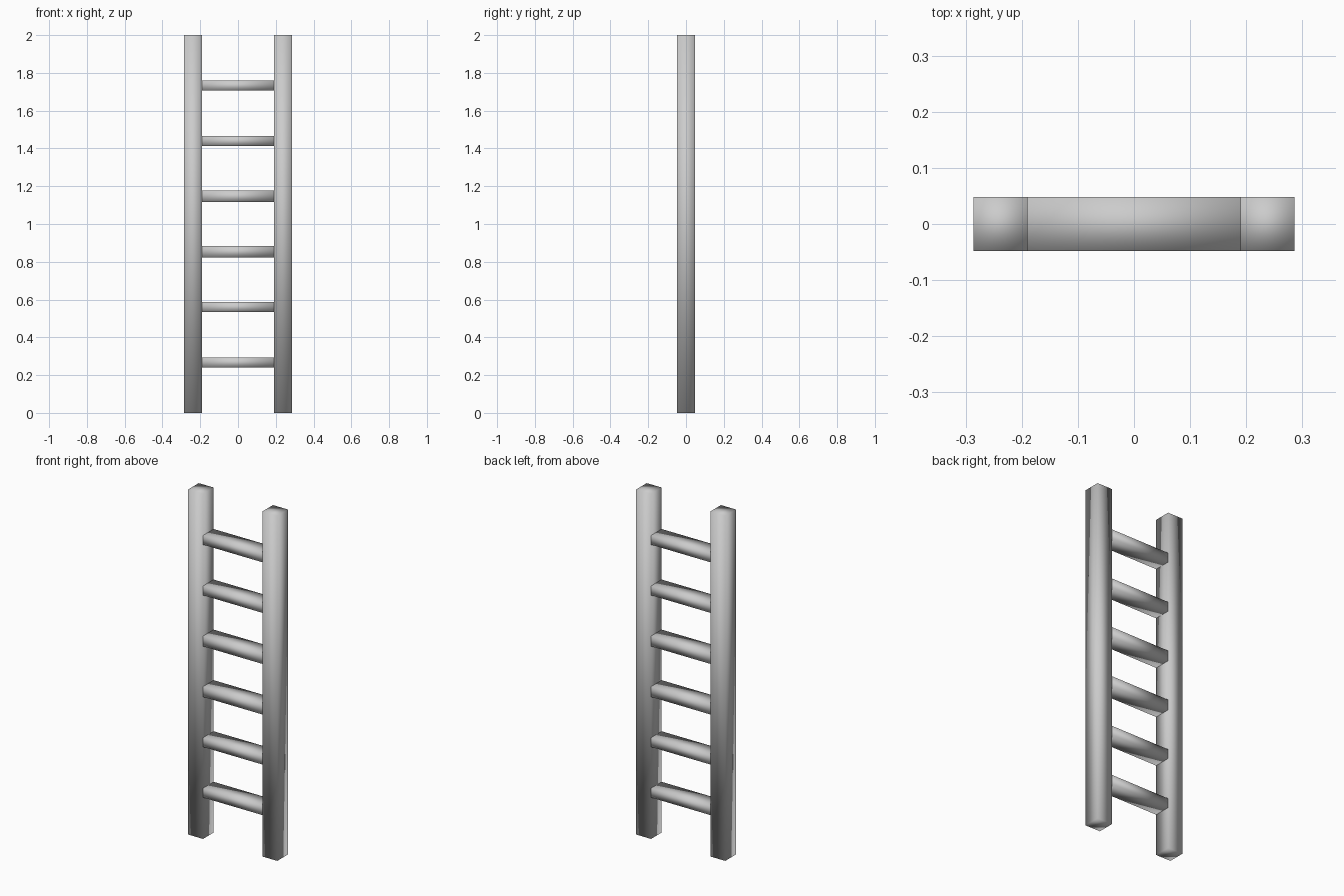
import bpy

if "Cube" in bpy.data.objects:
    bpy.data.objects.remove(bpy.data.objects["Cube"])

DEPTH = 0.097     # front-to-back size shared by rails and rungs
INNER = 0.19      # inner face of each rail
OUTER = 0.286     # outer face of each rail


def box(name, x0, x1, z0, z1):
    """Soft-shaded box, centred on y = 0."""
    bpy.ops.mesh.primitive_cube_add(size=1, location=((x0 + x1) / 2, 0, (z0 + z1) / 2))
    ob = bpy.context.object
    ob.name = name
    ob.scale = (x1 - x0, DEPTH, z1 - z0)
    bpy.ops.object.transform_apply(location=False, rotation=False, scale=True)
    bpy.ops.object.shade_smooth()
    return ob


# Side rails
box("left_rail", -OUTER, -INNER, 0, 2)
box("right_rail", INNER, OUTER, 0, 2)

# Evenly spaced rungs, flush with the rails front and back; middle pair slightly thicker
for i in range(6):
    z = 0.267 + i * 0.2931
    t = 0.06 if i in (2, 3) else 0.054
    box(f"rung_{i + 1}", -INNER, INNER, z - t / 2, z + t / 2)
